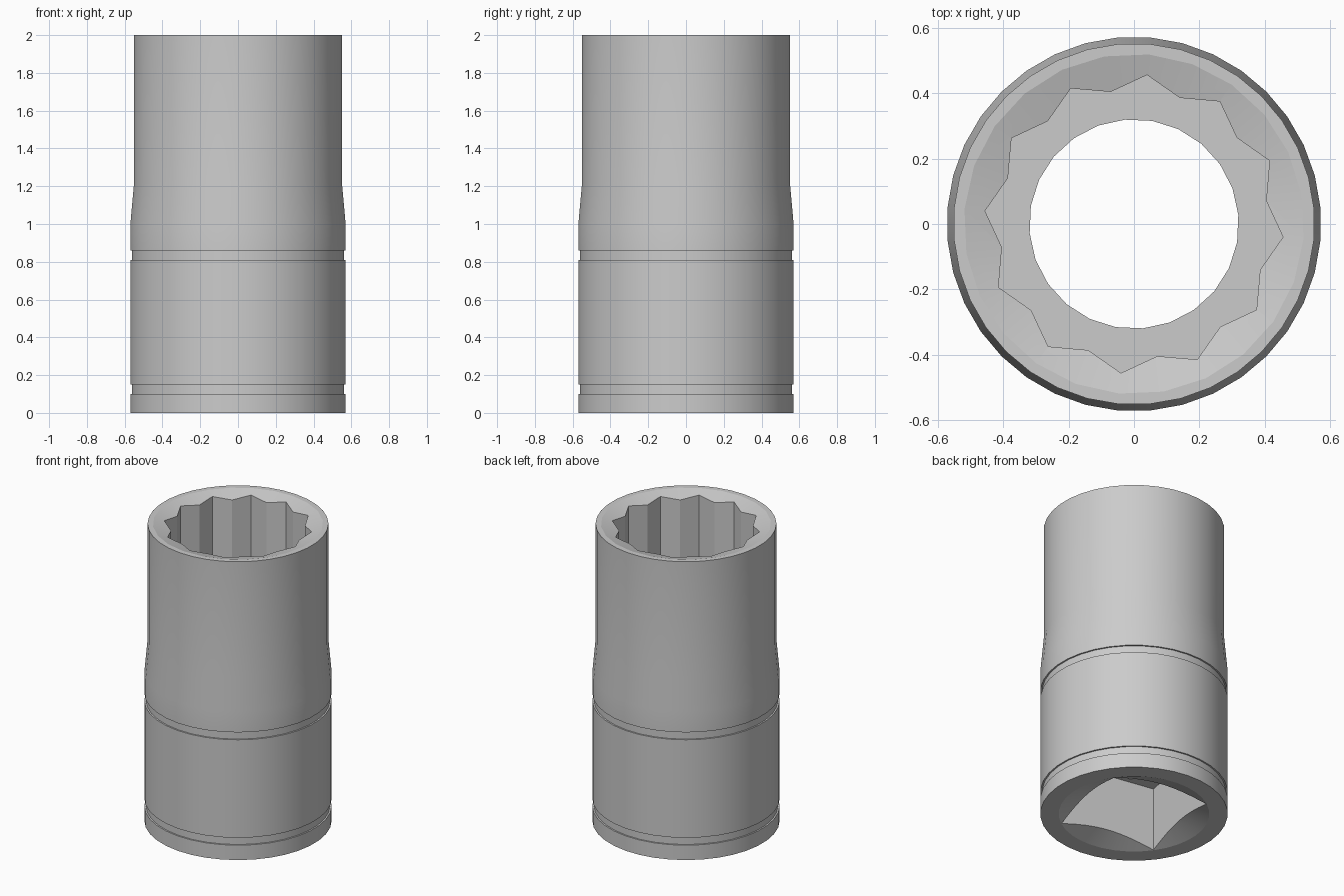
import bpy, bmesh
from math import cos, sin, pi, radians

cube = bpy.data.objects.get("Cube")
if cube:
    bpy.data.objects.remove(cube, do_unlink=True)


def ring(radii, z, offset):
    """Points around the axis; several radii alternate to form a star."""
    n = len(radii)
    return [(r * cos(offset + 2 * pi * i / n), r * sin(offset + 2 * pi * i / n), z)
            for i, r in enumerate(radii)]


def loft(name, rings):
    """Closed solid skinned through equally sized rings, from bottom to top."""
    bm = bmesh.new()
    loops = [[bm.verts.new(p) for p in pts] for pts in rings]
    for a, b in zip(loops, loops[1:]):
        for i in range(len(a)):
            j = (i + 1) % len(a)
            bm.faces.new((a[i], a[j], b[j], b[i]))
    bm.faces.new(loops[0][::-1])
    bm.faces.new(loops[-1])
    bmesh.ops.recalc_face_normals(bm, faces=bm.faces)
    mesh = bpy.data.meshes.new(name)
    bm.to_mesh(mesh)
    bm.free()
    obj = bpy.data.objects.new(name, mesh)
    bpy.context.collection.objects.link(obj)
    return obj


def turned(name, profile, sides, offset):
    return loft(name, [ring([r] * sides, z, radians(offset)) for r, z in profile])


# Outer body with two shallow grooves and a tapered shoulder
R, GROOVE, NECK = 0.572, 0.562, 0.552
profile = [(R, 0)]
for low, high in ((0.10, 0.15), (0.81, 0.86)):
    profile += [(R, low), (GROOVE, low), (GROOVE, high), (R, high)]
profile += [(R, 1.0), (NECK, 1.22), (NECK, 2.0)]
body = turned("socket_body", profile, 36, 5)

# Twelve-point opening, round through-hole and square drive hole
star = [0.457, 0.41] * 12
cutters = [
    loft("star_cutter", [ring(star, z, radians(-5)) for z in (1.2, 2.2)]),
    turned("bore_cutter", [(0.32, 0.3), (0.32, 1.4)], 24, 5),
    turned("drive_cutter", [(0.457, -0.2), (0.457, 0.43)], 4, 35),
]

# Conical lead-ins at both ends
cutters.append(turned("top_lead_cutter",
                      [(r, 2 + 0.29 * (r - 0.52)) for r in (0.25, 0.75)], 24, 10))
cutters.append(turned("bottom_lead_cutter",
                      [(r, 0.365 * (0.46 - r)) for r in (0.75, 0.25)], 36, 5))

bpy.ops.object.select_all(action="DESELECT")
bpy.context.view_layer.objects.active = body
body.select_set(True)
for cutter in cutters:
    mod = body.modifiers.new(cutter.name, "BOOLEAN")
    mod.operation = "DIFFERENCE"
    mod.solver = "EXACT"
    mod.object = cutter
    bpy.ops.object.modifier_apply(modifier=mod.name)
    bpy.data.objects.remove(cutter, do_unlink=True)

bpy.ops.object.shade_smooth_by_angle(angle=radians(15.5))
